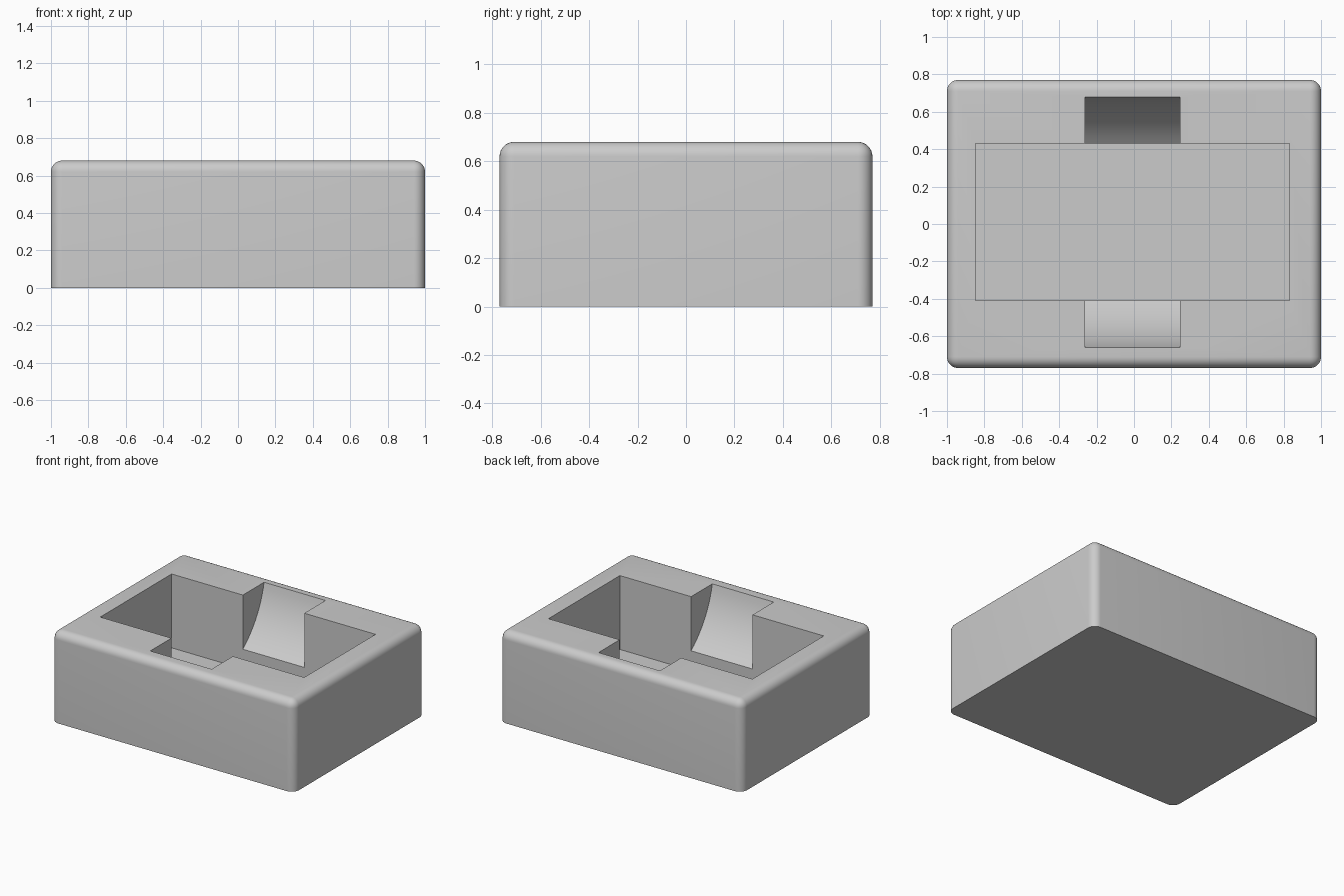
import bpy, bmesh, math
from mathutils import Matrix

if "Cube" in bpy.data.objects:
    bpy.data.objects.remove(bpy.data.objects["Cube"])

W, D, H = 2.0, 1.54, 0.68        # outer size of the block
CX, CY = -0.008, 0.01            # centre of the recesses
FLOOR = 0.13                     # height of the pocket floor

grey = bpy.data.materials.new("grey")
grey.diffuse_color = (0.6, 0.6, 0.6, 1)
grey.use_nodes = True
grey.node_tree.nodes["Principled BSDF"].inputs["Base Color"].default_value = grey.diffuse_color


def add_object(name, bm):
    bmesh.ops.recalc_face_normals(bm, faces=bm.faces)
    mesh = bpy.data.meshes.new(name)
    bm.to_mesh(mesh)
    bm.free()
    mesh.materials.append(grey)
    obj = bpy.data.objects.new(name, mesh)
    bpy.context.collection.objects.link(obj)
    return obj


def box(size, centre):
    bm = bmesh.new()
    bmesh.ops.create_cube(bm, size=1, matrix=Matrix.Translation(centre) @ Matrix.Diagonal((*size, 1)))
    return bm


# Block, rounded on every edge except around the base
bm = box((W, D, H), (0, 0, H / 2))
edges = [e for e in bm.edges if max(v.co.z for v in e.verts) > 0.01]
bmesh.ops.bevel(bm, geom=edges, offset=0.06, segments=8, profile=0.5, affect='EDGES')
block = add_object("block", bm)

# Rectangular pocket
pocket = add_object("pocket_cutter", box((1.68, 0.84, 1.0), (CX, CY, FLOOR + 0.5)))

# Curved finger scoops on both long sides, from one cylinder along x
bm = bmesh.new()
bmesh.ops.create_cone(bm, cap_ends=True, segments=96, radius1=0.683, radius2=0.683, depth=0.506,
                      matrix=Matrix.Translation((CX, CY, 0.815)) @ Matrix.Rotation(math.pi / 2, 4, 'Y'))
scoop = add_object("scoop_cutter", bm)

# Cut the recesses
bpy.context.view_layer.objects.active = block
block.select_set(True)
for cutter in (pocket, scoop):
    cutter.hide_render = True
    mod = block.modifiers.new("cut", 'BOOLEAN')
    mod.operation = 'DIFFERENCE'
    mod.solver = 'EXACT'
    mod.object = cutter
    bpy.ops.object.modifier_apply(modifier=mod.name)
    bpy.data.objects.remove(cutter)

bpy.ops.object.shade_smooth_by_angle(angle=math.radians(30))
